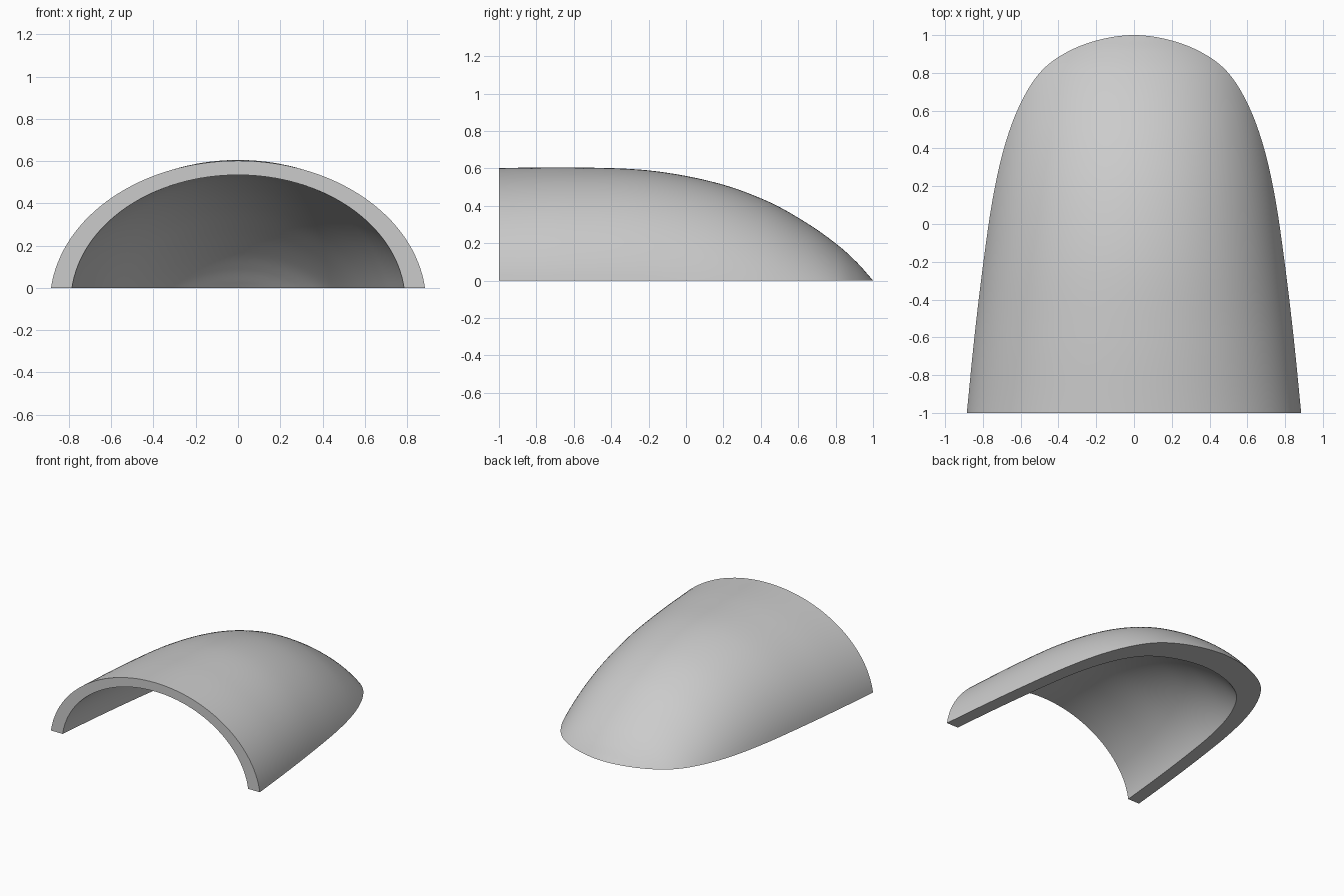
import bpy, bmesh, math
from mathutils import Vector

cube = bpy.data.objects.get("Cube")
if cube:
    bpy.data.objects.remove(cube, do_unlink=True)

WALL_SCALE = 0.888  # inner skin is the outer one shrunk towards the open end
SIDES = 64          # segments over each arch
STEPS = 8           # arches between two stations

# Stations from the open end to the tip: y, half width, height, and how far
# up its ellipse the arch is cut (0 gives upright feet, 1 a shallow cap)
stations = [Vector(s) for s in (
    (-1.0, 0.885, 0.602, 0.11), (-0.6, 0.845, 0.605, 0.13),
    (-0.2, 0.797, 0.589, 0.17), (0.15, 0.745, 0.526, 0.25),
    (0.43, 0.68, 0.427, 0.36), (0.65, 0.595, 0.305, 0.5),
    (0.81, 0.49, 0.191, 0.66), (0.91, 0.355, 0.101, 0.8),
    (0.975, 0.185, 0.029, 0.93), (1.0, 0.0, 0.0, 0.97))]


def smooth_path(points):
    """Catmull-Rom curve through the stations, mirrored in width past the tip."""
    before = points[0] * 2 - points[1]
    y, w, h, cut = points[-2]
    p = [before] + points + [Vector((y, -w, h, cut))]
    path = []
    for a, b, c, d in zip(p, p[1:], p[2:], p[3:]):
        for k in range(STEPS):
            t = k / STEPS
            path.append(b + (c - a) * (t / 2)
                        + (a * 2 - b * 5 + c * 4 - d) * (t * t / 2)
                        + (b * 3 - a - c * 3 + d) * (t ** 3 / 2))
    return path + [points[-1]]


def add_skin(bm, path, scale):
    """Cut elliptical arches along the path, scaled about the open end."""
    rows = []
    for y, w, h, cut in path:
        foot = math.asin(cut)
        row = []
        for j in range(SIDES + 1):
            a = foot + (math.pi - 2 * foot) * j / SIDES
            x = w * math.cos(a) / math.cos(foot)
            z = h * (math.sin(a) - cut) / (1 - cut)
            row.append(bm.verts.new((x * scale, (y + 1) * scale - 1,
                                     max(0, z * scale))))
        rows.append(row)
    return rows


def fill(bm, row_a, row_b):
    for a, b, c, d in zip(row_a, row_a[1:], row_b[1:], row_b):
        bm.faces.new((a, b, c, d))


# Shell: outer skin, inner skin, front edge and bottom rim
bm = bmesh.new()
path = smooth_path(stations)
outer = add_skin(bm, path, 1.0)
inner = add_skin(bm, path, WALL_SCALE)
for skin in (outer, inner):
    for row_a, row_b in zip(skin, skin[1:]):
        fill(bm, row_a, row_b)
fill(bm, outer[0], inner[0])
for end in (0, SIDES):
    fill(bm, [r[end] for r in outer], [r[end] for r in inner])
bmesh.ops.remove_doubles(bm, verts=bm.verts[:], dist=1e-5)
bmesh.ops.recalc_face_normals(bm, faces=bm.faces[:])

mesh = bpy.data.meshes.new("curved_shell")
bm.to_mesh(mesh)
bm.free()
shell = bpy.data.objects.new("curved_shell", mesh)
bpy.context.collection.objects.link(shell)

# Plain grey material
grey = bpy.data.materials.new("light_grey")
grey.use_nodes = True
colour = (0.6, 0.6, 0.6, 1.0)
grey.diffuse_color = colour
grey.node_tree.nodes["Principled BSDF"].inputs["Base Color"].default_value = colour
mesh.materials.append(grey)

bpy.ops.object.select_all(action='DESELECT')
shell.select_set(True)
bpy.context.view_layer.objects.active = shell
bpy.ops.object.shade_smooth_by_angle(angle=math.radians(35))
